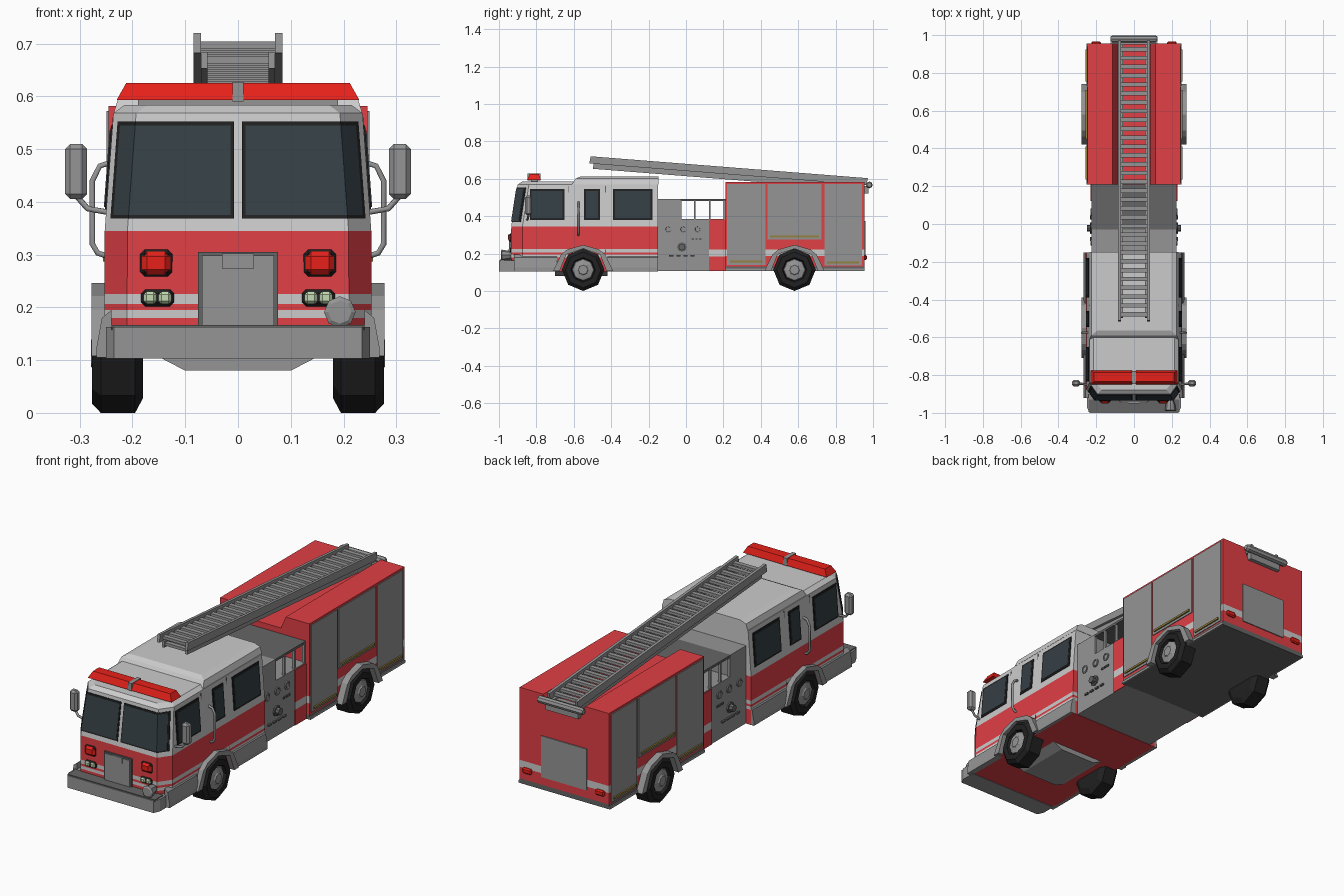
import bpy, bmesh, math

if "Cube" in bpy.data.objects:
    bpy.data.objects.remove(bpy.data.objects["Cube"])

def mat(name, r, g, b):
    m = bpy.data.materials.new(name)
    m.diffuse_color = (r, g, b, 1)
    m.use_nodes = True
    m.node_tree.nodes["Principled BSDF"].inputs["Base Color"].default_value = m.diffuse_color
    return m

RED = mat("red_paint", .75, .05, .06)
LAMP = mat("red_lamp", .8, .015, .01)
GLASS = mat("dark_glass", .035, .05, .06)
BLACK = mat("black_rubber", .015, .015, .015)
WHITE = mat("pale_paint", .65, .65, .65)
METAL = mat("metal", .3, .3, .3)
DARK = mat("dark_metal", .13, .13, .13)
GREEN = mat("pale_lamp", .55, .7, .45)
BRASS = mat("brass", .3, .22, .05)

def mesh(name, verts, faces, mats, idx=None, mirror=False):
    me = bpy.data.meshes.new(name)
    me.from_pydata(verts, [], faces)
    for m in mats:
        me.materials.append(m)
    for i, p in enumerate(me.polygons):
        p.material_index = idx[i] if idx else 0
    bm = bmesh.new()
    bm.from_mesh(me)
    bmesh.ops.recalc_face_normals(bm, faces=bm.faces)
    bm.to_mesh(me)
    bm.free()
    ob = bpy.data.objects.new(name, me)
    bpy.context.collection.objects.link(ob)
    if mirror:
        ob.modifiers.new("mirror", 'MIRROR').use_mirror_merge = False
    return ob

def loft(name, rings, mats, mirror=False):
    """Skin equal-length rings; mats holds one material or one per band."""
    n, k = len(rings[0]), len(rings)
    faces, idx = [list(range(n))], [0]
    uniq = list(dict.fromkeys(mats))
    for j in range(k - 1):
        for i in range(n):
            a, b = j * n + i, j * n + (i + 1) % n
            faces.append((a, b, b + n, a + n))
            idx.append(uniq.index(mats[min(j, len(mats) - 1)]))
    faces.append(list(range((k - 1) * n, k * n)))
    idx.append(uniq.index(mats[-1]))
    return mesh(name, [p for r in rings for p in r], faces, uniq, idx, mirror)

def rect(x0, x1, y0, y1, z):
    return [(x0, y0, z), (x1, y0, z), (x1, y1, z), (x0, y1, z)]

def box(name, x, y, z, m, mirror=False, bevel=0):
    ob = loft(name, [rect(*x, *y, z[0]), rect(*x, *y, z[1])], [m], mirror)
    if bevel:
        b = ob.modifiers.new("bevel", 'BEVEL')
        b.width, b.segments = bevel, 1
    return ob

def prism(name, pts, axis, a, b, m, mirror=False):
    put = {'x': lambda p, t: (t, p[0], p[1]), 'y': lambda p, t: (p[0], t, p[1]),
           'z': lambda p, t: (p[0], p[1], t)}[axis]
    return loft(name, [[put(p, t) for p in pts] for t in (a, b)], [m], mirror)

def lathe(name, prof, c, n, m, axis='x', mirror=False):
    """Revolve (offset, radius) pairs about an x or y axis through c (other coord, z)."""
    rings = []
    for t, r in prof:
        ring = [(c[0] + r * math.sin(i * math.tau / n), c[1] + r * math.cos(i * math.tau / n)) for i in range(n)]
        rings.append([(t, u, z) if axis == 'x' else (u, t, z) for u, z in ring])
    return loft(name, rings, [m], mirror)

def tube(name, pts, r, m):
    for s in (1, -1):
        cu = bpy.data.curves.new(name, 'CURVE')
        cu.dimensions, cu.bevel_depth, cu.bevel_resolution, cu.use_fill_caps = '3D', r, 1, True
        sp = cu.splines.new('POLY')
        sp.points.add(len(pts) - 1)
        for q, p in zip(sp.points, pts):
            q.co = (s * p[0], p[1], p[2], 1)
        cu.materials.append(m)
        bpy.context.collection.objects.link(bpy.data.objects.new(name, cu))

# Cab: banded loft with chamfered front corners
def cab_at(z):
    t = max(0, (z - .34) / .23)
    return .253 - .017 * t, -.935 + .035 * t

def cab_ring(z, inset=0):
    w, f = cab_at(z)
    w, f = w - inset, f + inset
    return [(w, -.15, z), (w, f + .06, z), (w - .043, f, z), (-w + .043, f, z), (-w, f + .06, z), (-w, -.15, z)]

loft("cab", [cab_ring(z) for z in (.105, .18, .195, .206, .225, .345, .568)] + [cab_ring(.584, .02)],
     [RED, WHITE, RED, WHITE, RED, WHITE, WHITE])
loft("raised_roof", [rect(-.235, .235, -.61, -.148, .57), rect(-.226, .226, -.59, -.148, .6),
                     rect(-.195, .195, -.565, -.148, .612)], [WHITE])

# Windshield panes wrap round the front corners
def pane(name, x0, z0, z1, trim, off, m):
    rings = []
    for z in (z0, z1):
        w, f = cab_at(z)
        k = .034 - trim
        rings.append([(x0, f - off, z), (w - .043, f - off, z), (w - .043 + k, f + k * 1.4 - off, z),
                      (w - .043 + k, f + k * 1.4 + .02, z), (w - .05, f + .02, z), (x0, f + .02, z)])
    loft(name, rings, [m], True)

pane("windshield_frame", .008, .368, .552, 0, .003, BLACK)
pane("windshield_glass", .014, .375, .545, .005, .005, GLASS)

# Cab side windows follow the lean of the wall
def side_window(y0, y1, z0, z1, off, name, m):
    rings = [rect(cab_at(z)[0] - .01, cab_at(z)[0] + off, y0, y1, z) for z in (z0, z1)]
    loft(name, rings, [m], True)

for y0, y1 in ((-.835, -.65), (-.545, -.46), (-.39, -.18)):
    side_window(y0, y1, .38, .545, .003, "side_window_frame", BLACK)
    side_window(y0 + .01, y1 - .01, .39, .535, .005, "side_window_glass", GLASS)
for y in (-.63, -.43):
    side_window(y - .002, y + .002, .2, .56, .001, "door_seam", DARK)

# Light bar
box("light_bar_stand", (-.19, .19), (-.83, -.79), (.575, .597), METAL)
loft("light_bar", [rect(.01, .23, -.85, -.775, .593), rect(.01, .212, -.835, -.787, .625)], [LAMP], True)
box("light_bar_divider", (-.01, .01), (-.848, -.777), (.59, .627), METAL)

# Front details
prism("bumper", [(-.25, -.9), (-.25, -.97), (-.235, -1), (.235, -1), (.25, -.97), (.25, -.9)], 'z', .103, .163, METAL)
box("bumper_top_lip", (-.24, .24), (-.995, -.93), (.157, .167), DARK)
prism("under_keel", [(-.15, .106), (.15, .106), (.1, .08), (-.1, .08)], 'y', -.7, -.42, METAL)
box("number_plate", (-.035, .035), (-1.0, -.99), (.118, .152), DARK)
box("grille_frame", (-.076, .076), (-.943, -.92), (.165, .305), DARK)
box("grille", (-.068, .068), (-.947, -.92), (.165, .298), METAL)
box("grille_latch", (-.03, .03), (-.951, -.93), (.274, .302), METAL)
box("warning_lamp_rim", (.123, .187), (-.943, -.92), (.257, .311), BLACK, True, .01)
box("warning_lamp", (.128, .182), (-.95, -.92), (.262, .306), LAMP, True, .01)
box("headlamp_rim", (.121, .184), (-.943, -.92), (.202, .234), BLACK, True, .008)
for x in (.126, .154):
    box("headlamp", (x, x + .025), (-.949, -.92), (.206, .23), GREEN, True, .006)
lathe("siren", [(-.93, .015), (-.95, .024), (-.985, .03), (-.99, .022)], (.193, .191), 8, METAL, 'y')

# Mirrors and grab rails
box("mirror", (.286, .328), (-.86, -.825), (.405, .51), METAL, True, .01)
tube("mirror_arm", [(.245, -.85, .38), (.285, -.845, .387), (.305, -.842, .41)], .006, METAL)
tube("grab_rail", [(.24, -.575, .475), (.262, -.575, .468), (.276, -.575, .44), (.276, -.575, .32),
                   (.266, -.575, .303), (.25, -.575, .298)], .006, METAL)

# Cab steps
for y0, y1 in ((-.92, -.69), (-.42, -.15)):
    prism("cab_step", [(.24, .105), (.268, .105), (.268, .125), (.258, .18), (.24, .195)], 'y', y0, y1, METAL, True)

# Wheels and fenders
for y in (-.55, .58):
    lathe("tyre", [(.18, .085), (.195, .113), (.26, .113), (.277, .095), (.277, .066), (.262, .06)],
          (y, .113), 8, BLACK, mirror=True)
    lathe("wheel_hub", [(.255, .062), (.268, .056), (.274, .03), (.279, .025)], (y, .113), 8, METAL, mirror=True)
    arch = [(-.16, .108), (-.118, .195), (-.085, .222), (0, .246), (.085, .222), (.118, .195), (.16, .108)]
    inner = [(.125, .108), (.09, .195), (0, .226), (-.09, .195), (-.125, .108)]
    prism("fender", [(y + a, z) for a, z in arch + inner], 'x', .235, .278, METAL, True)

# Pump section with covered open bay
box("pump_house", (-.225, .225), (-.155, .215), (.107, .385), METAL)
box("pump_upper", (-.225, .225), (-.155, -.03), (.38, .492), METAL)
box("bay_cover", (-.225, .225), (-.03, .215), (.48, .492), DARK)
for y in (-.033, .042, .122, .2):
    box("bay_post", (.212, .225), (y, y + .01), (.38, .485), METAL, True)
for z0, z1, m in ((.107, .185, RED), (.185, .222, WHITE), (.222, .382, RED)):
    box("pump_side_band", (.2, .229), (.122, .214), (z0, z1), m, True)
for y in (-.095, -.015, .062):
    lathe("gauge", [(.22, .02), (.23, .02), (.231, .014), (.227, .013)], (y, .33), 10, METAL, mirror=True)
lathe("hose_port", [(.22, .026), (.232, .026), (.233, .018), (.25, .018), (.25, .01)], (-.022, .235), 8, DARK, mirror=True)
for i in range(4):
    box("valve_handle", (.22, .234), (-.09 + i * .038, -.068 + i * .038), (.183, .191), DARK, True)
for i in range(3):
    box("switch", (.22, .23), (.03 + i * .02, .042 + i * .02), (.272, .282), DARK, True)

# Rear body: striped base, upper part with ladder trough
zs = (.107, .13, .187, .222)
loft("body_base", [rect(-.245, .245, .21, .955, z) for z in zs], [DARK, RED, WHITE])
half = [(.245, .222), (.245, .582), (.115, .582), (.088, .52)]
prism("body_upper", half + [(-x, z) for x, z in reversed(half)], 'y', .21, .955, RED)
for y0, y1, z0 in ((.22, .425, .14), (.435, .725, .275), (.74, .94, .135)):
    box("shutter", (.24, .249), (y0, y1), (z0, .572), METAL, True)
    box("shutter_handle", (.245, .256), (y0 + .015, y1 - .015), (z0 + .012, z0 + .022), BRASS, True)
box("sill_rail", (.24, .251), (.21, .955), (.107, .12), METAL, True)
box("rear_panel", (-.125, .125), (.95, .96), (.17, .375), METAL)
box("tail_lamp", (.175, .225), (.95, .967), (.165, .193), LAMP, True, .006)

# Two-section ladder
prism("ladder_rail", [(-.517, .682), (-.51, .72), (.972, .603), (.965, .566)], 'x', .07, .084, METAL, True)
prism("lower_ladder_rail", [(-.497, .653), (-.494, .684), (.95, .57), (.947, .539)], 'x', .058, .07, METAL, True)
for name, w, z in (("ladder_rungs", .072, .69), ("lower_ladder_rungs", .06, .661)):
    rung = box(name, (-w, w), (-.49, -.467), (z, z + .014), METAL)
    arr = rung.modifiers.new("array", 'ARRAY')
    arr.count, arr.use_relative_offset, arr.use_constant_offset = 31, False, True
    arr.constant_offset_displace = (0, .0468, -.0037)

# Ladder rest at the tail
lathe("ladder_roller", [(-.125, .012), (-.115, .018), (.115, .018), (.125, .012)], (.98, .567), 8, METAL)
box("ladder_bracket", (-.09, .09), (.95, .975), (.52, .56), METAL)
